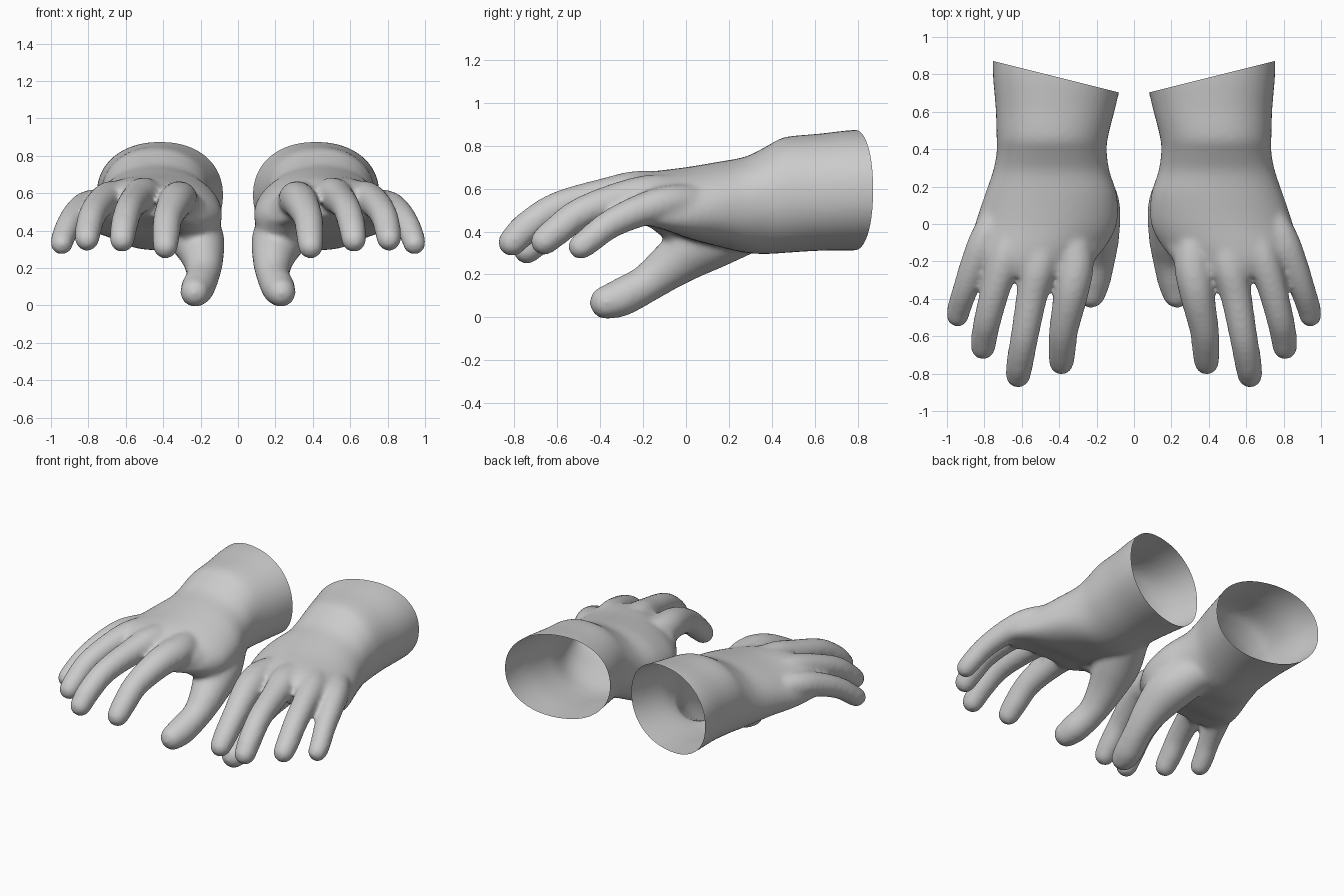
import bpy, bmesh, math
from mathutils import Vector

if "Cube" in bpy.data.objects:
    bpy.data.objects.remove(bpy.data.objects["Cube"])


def spline(pts, steps):
    """Catmull-Rom samples through tuples of any length."""
    p = [Vector(q) for q in pts]
    p = [p[0] * 2 - p[1]] + p + [p[-1] * 2 - p[-2]]
    out = []
    for i in range(1, len(p) - 2):
        a, b, c, d = p[i - 1:i + 3]
        for k in range(steps):
            t = k / steps
            out.append(0.5 * (2 * b + (c - a) * t + (2 * a - 5 * b + 4 * c - d) * t * t
                              + (3 * b - a - 3 * c + d) * t ** 3))
    return out + [p[-2]]


def loft(bm, rings):
    """Closed solid through rings of points."""
    rings = [[bm.verts.new(co) for co in r] for r in rings]
    n = len(rings[0])
    for r, s in zip(rings, rings[1:]):
        for k in range(n):
            j = (k + 1) % n
            bm.faces.new((r[k], r[j], s[j], s[k]))
    bm.faces.new(rings[0][::-1])
    bm.faces.new(rings[-1])


def digit(bm, pts, n=20):
    """Finger: tube along a path of (x, y, z, radius) with a dome at each end."""
    path = spline(pts, 4)
    rings = []
    last = len(path) - 1
    for i, q in enumerate(path):
        tangent = (path[min(i + 1, last)].xyz - path[max(i - 1, 0)].xyz).normalized()
        u = tangent.cross(Vector((1, 0, 0))).normalized()
        v = tangent.cross(u)
        domes = [0]
        if i == 0:
            domes = [-80, -60, -40, -20, 0]
        elif i == last:
            domes = [0, 20, 40, 60, 80]
        for deg in domes:
            h, w = q[3] * math.sin(math.radians(deg)), q[3] * math.cos(math.radians(deg))
            rings.append([q.xyz + tangent * h
                          + u * (w * math.cos(2 * math.pi * k / n))
                          + v * (w * math.sin(2 * math.pi * k / n)) for k in range(n)])
    loft(bm, rings)


def body(bm, rows, n=40):
    """Palm and wrist: loft of arched ovals."""
    rings = []
    for y, x0, x1, z0, z1, arch in rows:
        cx, rx, cz, rz = (x0 + x1) / 2, (x1 - x0) / 2, (z0 + z1) / 2, (z1 - z0) / 2
        ring = []
        for k in range(n):
            a = 2 * math.pi * k / n
            u, v = math.cos(a), math.sin(a)
            u = math.copysign(abs(u) ** 0.92, u)
            v = math.copysign(abs(v) ** 0.92, v)
            ring.append((cx + rx * u, y, cz + rz * v - arch * u * u))
        rings.append(ring)
    loft(bm, rings)


bm = bmesh.new()

# palm and wrist: y, x min, x max, z bottom, z top, arch drop at the edges
rows = [(0.98, 0.05, 0.755, 0.315, 0.875, 0), (0.80, 0.06, 0.755, 0.312, 0.875, 0),
        (0.62, 0.10, 0.74, 0.31, 0.856, 0), (0.46, 0.14, 0.735, 0.30, 0.84, 0),
        (0.38, 0.145, 0.735, 0.295, 0.80, 0), (0.28, 0.13, 0.755, 0.30, 0.75, 0.01),
        (0.15, 0.09, 0.80, 0.33, 0.725, 0.03), (0.0, 0.09, 0.85, 0.37, 0.70, 0.06),
        (-0.12, 0.15, 0.88, 0.42, 0.685, 0.08), (-0.2, 0.22, 0.87, 0.45, 0.67, 0.09),
        (-0.28, 0.28, 0.77, 0.48, 0.645, 0.08)]
body(bm, spline(rows, 4))

# index, middle, ring, little finger
digit(bm, [(0.37, 0.05, 0.55, 0.09), (0.315, -0.18, 0.565, 0.1), (0.335, -0.36, 0.55, 0.094),
           (0.375, -0.56, 0.465, 0.079), (0.385, -0.68, 0.37, 0.074), (0.388, -0.74, 0.315, 0.067)])
digit(bm, [(0.46, 0.05, 0.58, 0.08), (0.505, -0.2, 0.59, 0.096), (0.545, -0.38, 0.565, 0.084),
           (0.585, -0.6, 0.51, 0.075), (0.61, -0.74, 0.42, 0.073), (0.62, -0.81, 0.35, 0.067)])
digit(bm, [(0.59, 0.05, 0.57, 0.075), (0.675, -0.15, 0.575, 0.092), (0.735, -0.33, 0.545, 0.08),
           (0.78, -0.5, 0.48, 0.074), (0.80, -0.6, 0.405, 0.071), (0.807, -0.66, 0.355, 0.066)])
digit(bm, [(0.66, 0.16, 0.53, 0.07), (0.785, -0.06, 0.535, 0.084), (0.855, -0.22, 0.495, 0.076),
           (0.905, -0.36, 0.43, 0.068), (0.935, -0.45, 0.36, 0.064), (0.943, -0.49, 0.33, 0.061)])
# thumb with its fleshy base, and the web towards the index finger
digit(bm, [(0.29, 0.29, 0.43, 0.13), (0.22, 0.1, 0.36, 0.145), (0.188, -0.06, 0.25, 0.112),
           (0.188, -0.18, 0.16, 0.09), (0.215, -0.3, 0.094, 0.09), (0.23, -0.37, 0.07, 0.08)])
digit(bm, [(0.26, 0.2, 0.48, 0.13), (0.22, 0.03, 0.44, 0.125), (0.29, -0.14, 0.52, 0.1)])
bmesh.ops.recalc_face_normals(bm, faces=bm.faces)

# fuse everything into one skin and soften the joints
mesh = bpy.data.meshes.new("hand_form")
bm.to_mesh(mesh)
bm.free()
form = bpy.data.objects.new("hand_form", mesh)
bpy.context.collection.objects.link(form)
rm = form.modifiers.new("fuse", 'REMESH')
rm.mode = 'VOXEL'
rm.voxel_size = 0.014
sm = form.modifiers.new("soften", 'SMOOTH')
sm.factor = 0.5
sm.iterations = 14
bpy.context.view_layer.update()
skin = bpy.data.meshes.new_from_object(form.evaluated_get(bpy.context.evaluated_depsgraph_get()))
bpy.data.objects.remove(form)

# cut the wrist open on a slant, then make both hands
for name, side in (("left_hand", 1), ("right_hand", -1)):
    bm = bmesh.new()
    bm.from_mesh(skin)
    bmesh.ops.bisect_plane(bm, geom=bm.verts[:] + bm.edges[:] + bm.faces[:], dist=1e-5,
                           plane_co=(0.08, 0.703, 0.6), plane_no=(-0.165, 0.66, 0), clear_outer=True)
    if side < 0:
        bmesh.ops.scale(bm, vec=(-1, 1, 1), verts=bm.verts)
        bmesh.ops.reverse_faces(bm, faces=bm.faces)
    for f in bm.faces:
        f.smooth = True
    me = bpy.data.meshes.new(name)
    bm.to_mesh(me)
    bm.free()
    bpy.context.collection.objects.link(bpy.data.objects.new(name, me))
